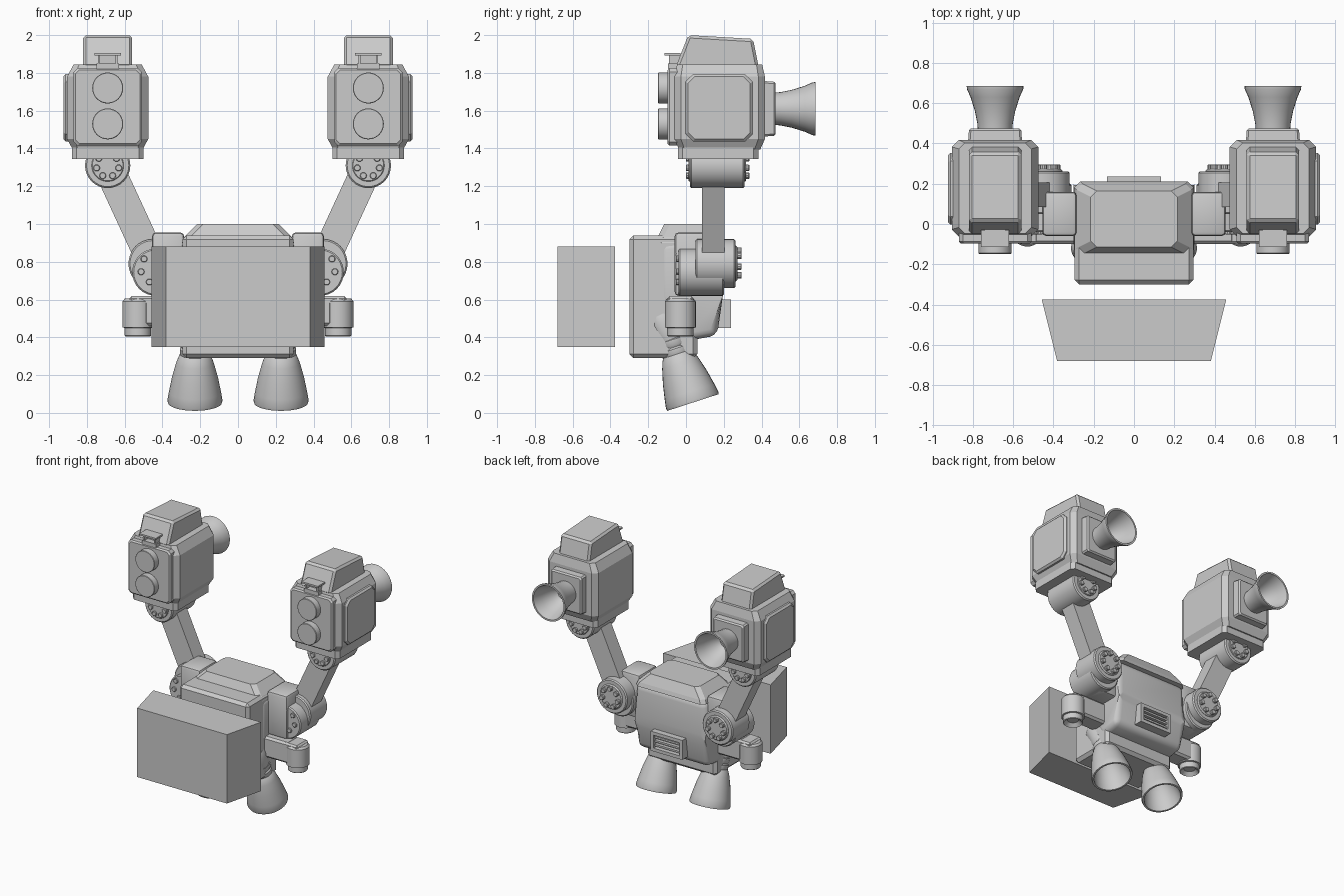
import bpy, bmesh, math
from mathutils import Matrix, Vector

if "Cube" in bpy.data.objects:
    bpy.data.objects.remove(bpy.data.objects["Cube"])

GRAY = (0.6, 0.6, 0.6, 1)
mat = bpy.data.materials.new("light gray")
mat.use_nodes = True
mat.diffuse_color = GRAY
mat.node_tree.nodes["Principled BSDF"].inputs["Base Color"].default_value = GRAY

UP = Matrix.Identity(4)
ALONG_Y = Matrix.Rotation(math.radians(-90), 4, "X")   # local z becomes +y


def finish(name, bm, smooth=None):
    bmesh.ops.recalc_face_normals(bm, faces=bm.faces)
    me = bpy.data.meshes.new(name)
    bm.to_mesh(me)
    bm.free()
    me.materials.append(mat)
    ob = bpy.data.objects.new(name, me)
    bpy.context.collection.objects.link(ob)
    if smooth:
        bpy.ops.object.select_all(action="DESELECT")
        ob.select_set(True)
        bpy.context.view_layer.objects.active = ob
        bpy.ops.object.shade_smooth_by_angle(angle=math.radians(smooth))
    return ob


def bevel(bm, width, segments):
    if width:
        bmesh.ops.bevel(bm, geom=bm.edges[:], offset=width, segments=segments,
                        profile=0.5, affect="EDGES", clamp_overlap=True)


def box(name, x, y, z, width=0.0, segments=1):
    """Box from three (low, high) ranges with optional bevelled edges."""
    bm = bmesh.new()
    bmesh.ops.create_cube(bm, size=1)
    for v in bm.verts:
        v.co = [(r[0] + r[1]) / 2 + c * (r[1] - r[0]) for c, r in zip(v.co, (x, y, z))]
    bevel(bm, width, segments)
    return finish(name, bm, 40 if segments > 1 else None)


def loft(name, origin, sections, turn=UP):
    """Stack of chamfered rectangles (height, half x, half y, chamfer)."""
    bm = bmesh.new()
    rings = []
    for h, a, b, c in sections:
        pts = [(a, b - c), (a - c, b), (c - a, b), (-a, b - c),
               (-a, c - b), (c - a, -b), (a - c, -b), (a, c - b)]
        rings.append([bm.verts.new(Vector(origin) + turn @ Vector((p, q, h))) for p, q in pts])
    for lo, hi in zip(rings, rings[1:]):
        for i in range(8):
            j = (i + 1) % 8
            bm.faces.new((lo[i], lo[j], hi[j], hi[i]))
    bm.faces.new(rings[0])
    bm.faces.new(rings[-1])
    return finish(name, bm)


def lathe(name, origin, profile, turn=UP, sides=32):
    """Revolve (radius, height) points around local z; ends are capped."""
    bm = bmesh.new()
    rings = []
    for r, h in profile:
        rings.append([bm.verts.new(Vector(origin) + turn @ Vector(
            (r * math.cos(math.tau * i / sides), r * math.sin(math.tau * i / sides), h)))
            for i in range(sides)])
    for lo, hi in zip(rings, rings[1:]):
        for i in range(sides):
            j = (i + 1) % sides
            bm.faces.new((lo[i], lo[j], hi[j], hi[i]))
    bm.faces.new(rings[0])
    bm.faces.new(rings[-1])
    return finish(name, bm, 35)


def prism(name, profile, half, width=0.0, segments=1, x=0.0):
    """Extrude a (y, z) outline across x."""
    bm = bmesh.new()
    ends = [[bm.verts.new((x + s * half, y, z)) for y, z in profile] for s in (-1, 1)]
    n = len(profile)
    for i in range(n):
        j = (i + 1) % n
        bm.faces.new((ends[0][i], ends[0][j], ends[1][j], ends[1][i]))
    bm.faces.new(ends[0])
    bm.faces.new(ends[1])
    bevel(bm, width, segments)
    return finish(name, bm, 40 if segments > 1 else None)


def disc(name, origin, radius, start, end, edge=0.008, sides=32):
    """Cylinder along y with softened rims."""
    return lathe(name, (origin[0], 0, origin[1]),
                 [(radius - edge, start), (radius, start + edge),
                  (radius, end - edge), (radius - edge, end)], ALONG_Y, sides)


def bolts(name, origin, ring, start, end):
    for i in range(7):
        a = math.tau * i / 7 + math.pi / 2
        disc(name, (origin[0] + ring * math.cos(a), origin[1] + ring * math.sin(a)),
             0.018, start, end, 0.003, 10)


# Floating front case, narrower toward the front
bm = bmesh.new()
bmesh.ops.create_cube(bm, size=1)
for v in bm.verts:
    wide = v.co.y > 0
    v.co = (math.copysign(0.458 if wide else 0.382, v.co.x),
            -0.375 if wide else -0.68, 0.88 if v.co.z > 0 else 0.35)
finish("front_case", bm)

# Torso
box("chest", (-0.295, 0.295), (-0.3, 0.06), (0.29, 0.94), 0.022)
prism("rear_torso", [(-0.14, 0.6), (-0.14, 0.9), (0.1, 0.93), (0.19, 0.9),
                     (0.195, 0.62), (0.165, 0.41), (0.0, 0.38)], 0.3, 0.04, 3)
loft("torso_top", (0, 0.025, 0), [(0.9, 0.297, 0.185, 0.03), (0.93, 0.285, 0.175, 0.03),
                                 (1.0, 0.215, 0.14, 0.03)])

# Rear vent: frame with slats
box("vent_back", (-0.12, 0.12), (0.15, 0.2), (0.46, 0.59))
for z in (0.45, 0.575):
    box("vent_rail", (-0.135, 0.135), (0.15, 0.237), (z, z + 0.025))
for x in (-0.135, 0.11):
    box("vent_post", (x, x + 0.025), (0.15, 0.237), (0.45, 0.6))
for i in range(3):
    z = 0.488 + i * 0.031
    box("vent_slat", (-0.115, 0.115), (0.18, 0.226), (z, z + 0.014))


def span(s, a, b):
    return (a, b) if s > 0 else (-b, -a)


for s, side in ((1, "left"), (-1, "right")):
    shoulder, wrist, px = (s * 0.45, 0.79), (s * 0.69, 1.31), s * 0.69

    # Shoulder
    box(side + "_shoulder_block", span(s, 0.285, 0.455), (-0.06, 0.16), (0.62, 0.955), 0.02, 2)
    disc(side + "_shoulder_drum", (s * 0.435, 0.745), 0.125, -0.04, 0.2)
    disc(side + "_shoulder_flange", shoulder, 0.13, 0.05, 0.262)
    disc(side + "_shoulder_hub", shoulder, 0.095, 0.2, 0.272)
    bolts(side + "_shoulder_bolt", shoulder, 0.068, 0.26, 0.295)
    bolts(side + "_shoulder_bolt", (s * 0.435, 0.765), 0.08, -0.052, -0.03)

    # Upper arm bar, tilted outward
    bm = bmesh.new()
    bmesh.ops.create_cube(bm, size=1)
    a, b = Vector((shoulder[0], 0.145, shoulder[1])), Vector((wrist[0], 0.145, wrist[1]))
    turn = (b - a).to_track_quat("Z", "Y").to_matrix().to_4x4()
    bm.transform(Matrix.Translation((a + b) / 2) @ turn
                 @ Matrix.Diagonal((0.12, 0.16, (b - a).length, 1)))
    finish(side + "_upper_arm", bm)

    # Wrist
    disc(side + "_wrist_drum", wrist, 0.12, 0.02, 0.31)
    disc(side + "_wrist_hub", wrist, 0.085, 0.012, 0.318, 0.004)
    bolts(side + "_wrist_bolt", wrist, 0.06, 0.0, 0.335)

    # Raised pod
    loft(side + "_pod_base", (px, 0.17, 0), [(1.345, 0.19, 0.213, 0.025), (1.405, 0.19, 0.213, 0.025),
                                            (1.41, 0.18, 0.2, 0.025)])
    loft(side + "_pod_body", (px, 0.178, 0), [(1.395, 0.185, 0.215, 0.03), (1.45, 0.215, 0.24, 0.035),
                                             (1.78, 0.215, 0.24, 0.035), (1.845, 0.18, 0.225, 0.03)])
    prism(side + "_pod_cap", [(-0.055, 1.83), (0.012, 2.0), (0.355, 1.98), (0.385, 1.83)],
          0.13, 0.015, 1, px)
    loft(side + "_pod_front", (px, 0, 1.62),
         [(-0.098, 0.17, 0.195, 0.02), (-0.088, 0.18, 0.205, 0.02), (-0.04, 0.18, 0.205, 0.02)], ALONG_Y)
    for z in (1.53, 1.72):
        disc(side + "_pod_lamp", (px, z), 0.082, -0.148, -0.08, 0.003)
    out = Matrix.Rotation(math.radians(90 * s), 4, "Y")
    loft(side + "_pod_side_panel", (px, 0.175, 1.615),
         [(0.2, 0.178, 0.178, 0.04), (0.222, 0.178, 0.178, 0.04), (0.235, 0.165, 0.165, 0.035)], out)

    # Sight bracket over the lamps
    box(side + "_sight_top", (px - 0.07, px + 0.07), (-0.115, -0.03), (1.893, 1.906))
    box(side + "_sight_base", (px - 0.06, px + 0.06), (-0.095, -0.02), (1.82, 1.85))
    for x in (-0.052, 0.042):
        box(side + "_sight_post", (px + x, px + x + 0.01), (-0.09, -0.03), (1.84, 1.9))
    box(side + "_sight_back", (px - 0.05, px + 0.05), (-0.05, -0.02), (1.84, 1.9))

    # Pod exhaust
    loft(side + "_exhaust_mount", (px, 0, 1.61),
         [(0.4, 0.135, 0.148, 0.01), (0.465, 0.13, 0.143, 0.01), (0.475, 0.12, 0.133, 0.01)], ALONG_Y)
    lathe(side + "_exhaust_bell", (px, 0, 1.61),
          [(0.085, 0.46), (0.088, 0.5), (0.1, 0.56), (0.122, 0.63), (0.14, 0.67), (0.141, 0.686),
           (0.128, 0.686), (0.108, 0.62), (0.08, 0.54), (0.05, 0.5)], ALONG_Y)

    # Hip thruster
    box(side + "_hip_arm", span(s, 0.28, 0.5), (-0.1, 0.04), (0.46, 0.62), 0.015)
    lathe(side + "_hip_canister", (s * 0.53, -0.03, 0),
          [(0.04, 0.43), (0.065, 0.405), (0.07, 0.41), (0.07, 0.45), (0.082, 0.452),
           (0.082, 0.59), (0.07, 0.605)])
    box(side + "_hip_cap", span(s, 0.44, 0.575), (-0.1, 0.04), (0.57, 0.618), 0.012)

    # Leg: thigh, collar and bell, swept backward toward the ground
    x = s * 0.228
    tilt = Matrix.Rotation(math.radians(18), 4, "X")
    thigh = Matrix.Rotation(math.radians(25), 4, "X")
    lathe(side + "_thigh", (x, -0.04, 0.31), [(0.07, 0), (0.075, 0.08), (0.085, 0.19), (0.07, 0.23)], thigh)
    lathe(side + "_leg_collar", (x, 0.037, 0.055),
          [(0.07, 0.25), (0.08, 0.265), (0.08, 0.3), (0.072, 0.31), (0.079, 0.32), (0.079, 0.35), (0.07, 0.36)],
          tilt)
    lathe(side + "_leg_bell", (x, 0.037, 0.055),
          [(0.06, 0.285), (0.08, 0.27), (0.1, 0.22), (0.122, 0.14), (0.138, 0.06), (0.146, 0.012),
           (0.143, 0.0), (0.13, 0.0), (0.12, 0.06), (0.095, 0.15), (0.05, 0.2)], tilt)
